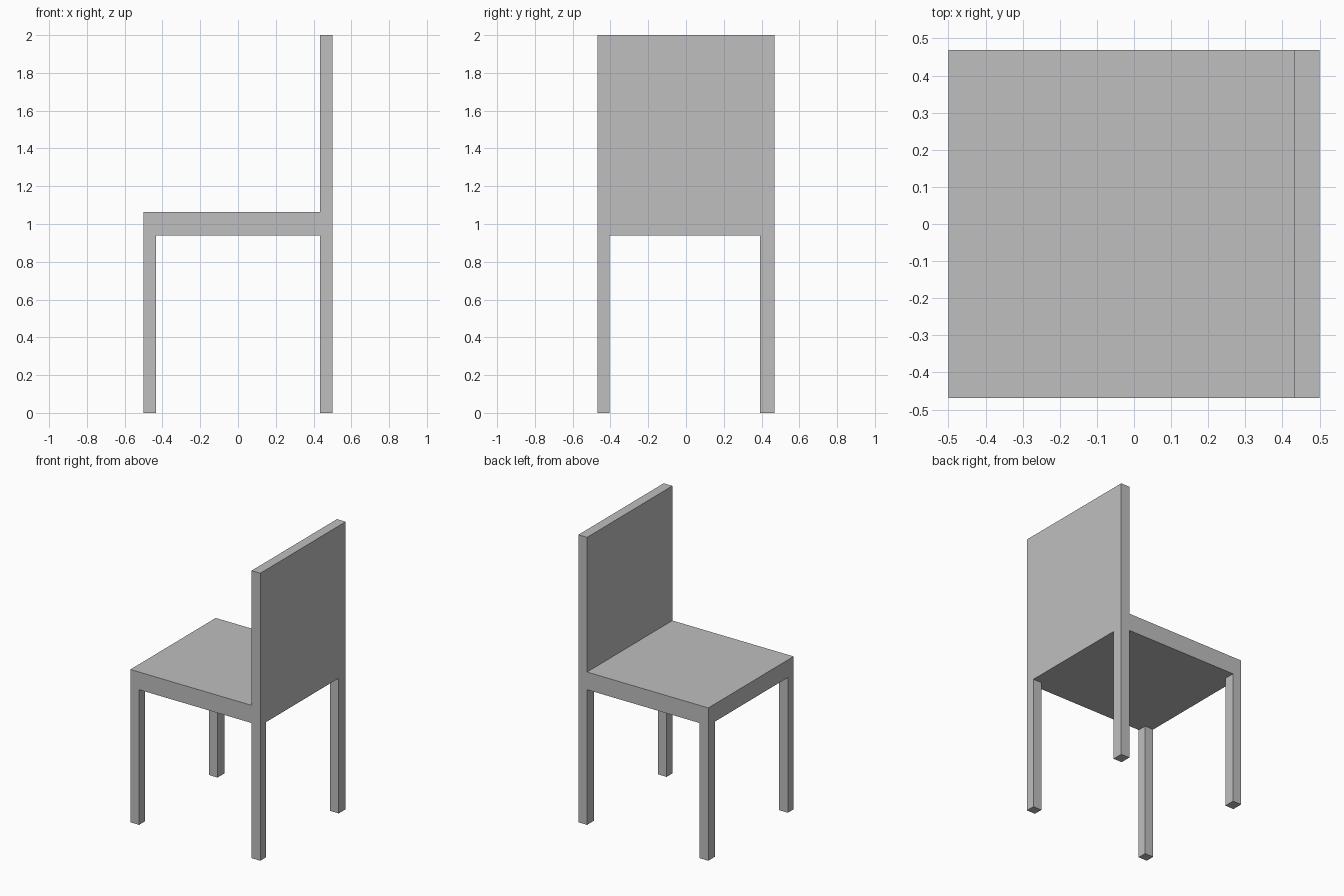
import bpy
import bmesh
from mathutils import Matrix, Vector

cube = bpy.data.objects.get("Cube")
if cube:
    bpy.data.objects.remove(cube, do_unlink=True)

# One plain grey for the whole chair
GREY = (0.52, 0.52, 0.52, 1)
grey = bpy.data.materials.new("light grey")
grey.use_nodes = True
grey.diffuse_color = GREY
grey.node_tree.nodes["Principled BSDF"].inputs["Base Color"].default_value = GREY


def box(name, x, y, z):
    """Add a box spanning the given (low, high) ranges."""
    low, high = Vector((x[0], y[0], z[0])), Vector((x[1], y[1], z[1]))
    size = Matrix.Diagonal((*(high - low), 1))
    bm = bmesh.new()
    bmesh.ops.create_cube(bm, size=1, matrix=Matrix.Translation((low + high) / 2) @ size)
    mesh = bpy.data.meshes.new(name)
    bm.to_mesh(mesh)
    bm.free()
    mesh.materials.append(grey)
    obj = bpy.data.objects.new(name, mesh)
    bpy.context.collection.objects.link(obj)
    return obj


HALF_LENGTH, HALF_WIDTH = 0.5, 0.469
THICK = 0.067
SEAT_BOTTOM, SEAT_TOP, TOP = 0.94, 1.063, 2.0
inner = HALF_LENGTH - THICK
depth = (-HALF_WIDTH, HALF_WIDTH)

# Seat slab meets the backrest, which runs down to the seat's underside
box("seat", (-HALF_LENGTH, inner), depth, (SEAT_BOTTOM, SEAT_TOP))
box("backrest", (inner, HALF_LENGTH), depth, (SEAT_BOTTOM, TOP))

# Four corner legs, slightly wider on the +y side
leg_x = {"seat_end": (-HALF_LENGTH, -inner), "backrest_end": (inner, HALF_LENGTH)}
leg_y = {"front": (-HALF_WIDTH, -0.405), "back": (0.393, HALF_WIDTH)}
for end, x in leg_x.items():
    for side, y in leg_y.items():
        box(f"{side}_leg_{end}", x, y, (0, SEAT_BOTTOM))
